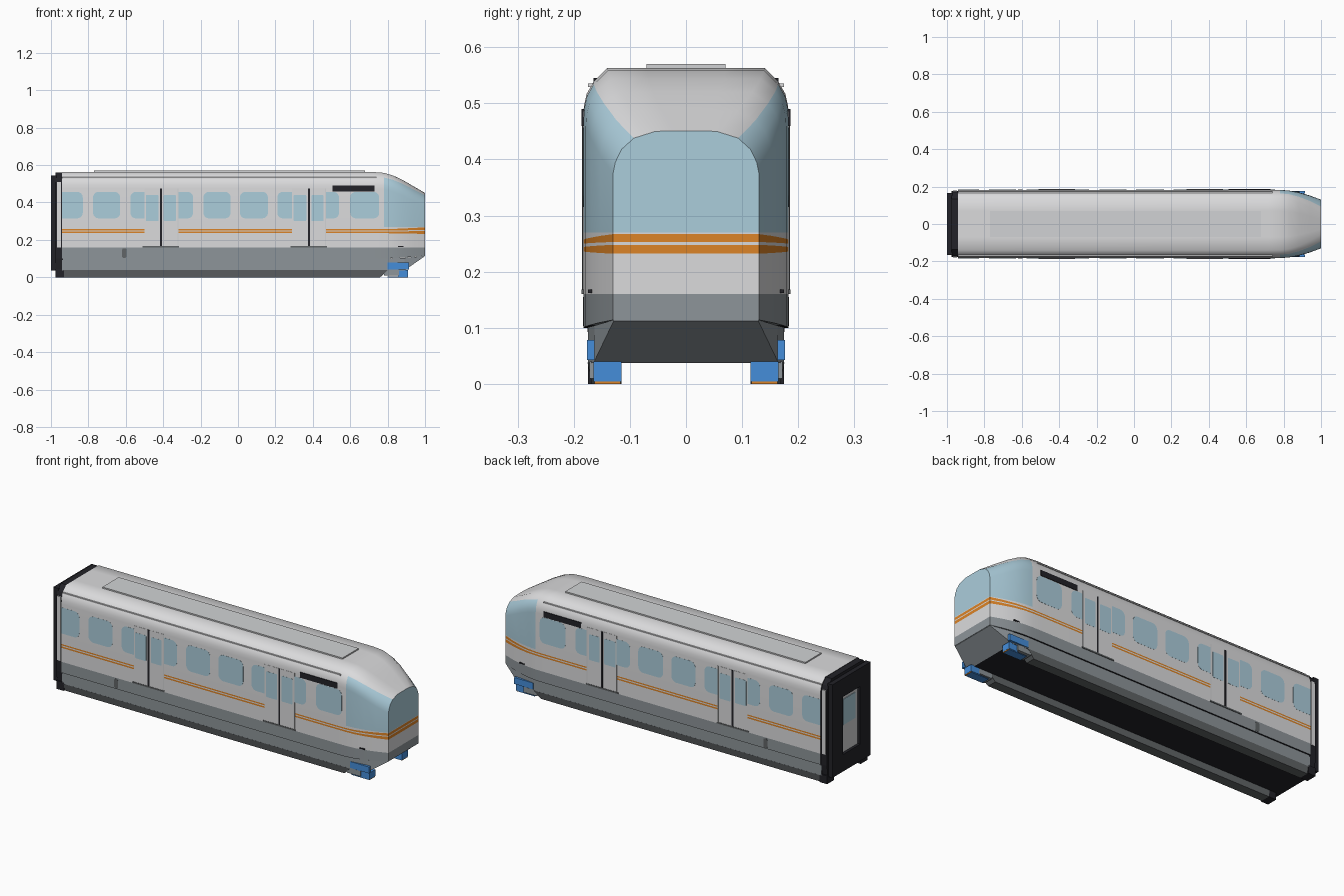
import bpy, bmesh, math

if "Cube" in bpy.data.objects:
    bpy.data.objects.remove(bpy.data.objects["Cube"])

COLOURS = {
    "light_shell": (0.71, 0.71, 0.72), "roof_grey": (0.64, 0.65, 0.66),
    "glass_blue": (0.41, 0.61, 0.71), "stripe_orange": (0.72, 0.23, 0.02),
    "lower_grey": (0.27, 0.30, 0.32),
    "dark_grey": (0.12, 0.13, 0.135), "black": (0.016, 0.016, 0.021),
    "buffer_blue": (0.06, 0.27, 0.70),
}
for n, c in COLOURS.items():
    bpy.data.materials.new(n).diffuse_color = (*c, 1)


def make(name, verts, faces, mats, mirror=False, smooth=False):
    """Mesh object from points; mats is a colour name or one name per face."""
    me = bpy.data.meshes.new(name)
    me.from_pydata(verts, [], faces)
    used = [mats] if isinstance(mats, str) else sorted(set(mats))
    for m in used:
        me.materials.append(bpy.data.materials[m])
    if not isinstance(mats, str):
        for p, m in zip(me.polygons, mats):
            p.material_index = used.index(m)
    bm = bmesh.new()
    bm.from_mesh(me)
    bmesh.ops.recalc_face_normals(bm, faces=bm.faces)
    bm.to_mesh(me)
    bm.free()
    ob = bpy.data.objects.new(name, me)
    bpy.context.collection.objects.link(ob)
    if mirror:
        mod = ob.modifiers.new("both_sides", 'MIRROR')
        mod.use_axis = (False, True, False)
    if smooth:
        bpy.ops.object.select_all(action='DESELECT')
        ob.select_set(True)
        bpy.context.view_layer.objects.active = ob
        bpy.ops.object.shade_smooth_by_angle(angle=math.radians(50))
    return ob


def box(name, x, y, z, mat, mirror=False):
    v = [(a, b, c) for a in x for b in y for c in z]
    f = [(0, 1, 3, 2), (4, 6, 7, 5), (0, 4, 5, 1), (2, 3, 7, 6), (0, 2, 6, 4), (1, 5, 7, 3)]
    return make(name, v, f, mat, mirror)


def plate(name, x0, x1, z0, z1, y0, y1, mat, rl=0.0, rr=0.0):
    """Side plate on both flanks, with rounded left and right corners."""
    pts = []
    for cx, cz, r, a0 in ((x1 - rr, z1 - rr, rr, 0), (x0 + rl, z1 - rl, rl, 90),
                          (x0 + rl, z0 + rl, rl, 180), (x1 - rr, z0 + rr, rr, 270)):
        for k in range(6 if r else 1):
            a = math.radians(a0 + 18 * k)
            pts.append((cx + r * math.cos(a), cz + r * math.sin(a)))
    n = len(pts)
    v = [(x, -y0, z) for x, z in pts] + [(x, -y1, z) for x, z in pts]
    f = [tuple(range(n)), tuple(range(n, 2 * n))]
    f += [(i, (i + 1) % n, n + (i + 1) % n, n + i) for i in range(n)]
    return make(name, v, f, mat, mirror=True)


def loft(name, sections, rule, smooth=False):
    """Skin symmetric half profiles along x; rule(kind, x, level) names a colour."""
    k = len(sections[0][1])
    n = 2 * k
    v, f, m = [], [], []
    for x, prof in sections:
        v += [(x, y, z) for y, z in prof] + [(x, -y, z) for y, z in reversed(prof)]
    for s in range(len(sections) - 1):
        mid = (sections[s][0] + sections[s + 1][0]) / 2
        for i in range(n):
            j = (i + 1) % n
            f.append((s * n + i, s * n + j, s * n + n + j, s * n + n + i))
            if i == n - 1:
                m.append(rule("bottom", mid, 0))
            else:
                m.append(rule("side", mid, i if i < k else n - 2 - i))
    for s, kind in ((0, "rear"), (len(sections) - 1, "front")):
        for i in range(k - 1):
            o = s * n
            f.append((o + i, o + i + 1, o + n - 2 - i, o + n - 1 - i))
            m.append(rule(kind, sections[s][0], i))
    return make(name, v, f, m, smooth=smooth)


# Body shell: the constant carriage section blends into the tapered nose section
CAR = [(.183, .10), (.183, .16), (.183, .236), (.183, .244), (.183, .250), (.183, .257),
       (.183, .270), (.183, .475), (.182, .495), (.177, .517), (.165, .538), (.14, .563), (.07, .563)]
NOSE = [(.13, .114), (.13, .16), (.13, .232), (.13, .248), (.13, .253), (.13, .267),
        (.13, .270), (.13, .375), (.126, .395), (.115, .418), (.093, .438), (.055, .45), (.025, .451)]
STATIONS = [(-.94, 0, 0), (.72, 0, 0), (.78, .01, .04), (.83, .08, .17),
            (.88, .26, .38), (.94, .58, .69), (1, 1, 1)]


def body_colour(kind, x, level):
    if kind == "rear" or kind == "bottom":
        return "black" if x < .9 else "lower_grey"
    if level == 0:
        return "lower_grey"
    if level in (2, 4):
        return "stripe_orange"
    if level >= 6 and (kind == "front" or (x > .78 and level <= 9)):
        return "glass_blue"
    return "light_shell"


loft("body_shell", [(x, [(p[0] + (q[0] - p[0]) * a, p[1] + (q[1] - p[1]) * b)
                         for p, q in zip(CAR, NOSE)]) for x, a, b in STATIONS],
     body_colour, smooth=True)

# Skirt below the body, rising to the nose tip
loft("skirt", [(-.94, [(.175, .037), (.175, .101)]), (.80, [(.175, .037), (.175, .101)]),
               (.89, [(.165, .037), (.163, .104)]), (.998, [(.129, .112), (.129, .114)])],
     lambda kind, x, i: "black" if kind == "rear" or (kind == "bottom" and x < .85) else "lower_grey")

# Dark rails hanging along both lower edges
rail = [(.115, .038), (.115, 0), (.168, 0), (.1755, .038)]
ends = ((-.93, -.935), (.76, .80))
make("lower_rail", [(e[1] if z else e[0], -y, z) for e in ends for y, z in rail],
     [(0, 1, 2, 3), (4, 5, 6, 7)] + [(i, (i + 1) % 4, 4 + (i + 1) % 4, 4 + i) for i in range(4)],
     "dark_grey", mirror=True)

# Blue front buffers
box("buffer_block", (.855, .91), (-.165, -.115), (.004, .040), "buffer_blue", True)
box("buffer_bracket", (.80, .915), (-.1765, -.163), (.043, .078), "buffer_blue", True)
box("buffer_sole", (.80, .905), (-.163, -.117), (0, .004), "buffer_blue", True)
box("buffer_trim", (.905, .909), (-.163, -.117), (0, .004), "stripe_orange", True)
box("buffer_mount", (.78, .86), (-.172, -.115), (.010, .04), "lower_grey", True)

# Roof panel and gutters
box("roof_panel", (-.77, .68), (-.07, .07), (.56, .570), "roof_grey")
box("roof_gutter", (-.94, .74), (-.175, -.160), (.529, .535), "light_shell", True)

# Side windows: left, right, left corner radius, right corner radius
R = .03
for i, (a, b, rl, rr) in enumerate([
        (-.94, -.83, 0, R), (-.775, -.63, R, R), (-.575, -.50, R, 0), (-.32, -.24, 0, R),
        (-.185, -.04, R, R), (.01, .16, R, R), (.21, .29, R, 0), (.465, .54, 0, R), (.60, .755, R, R)]):
    plate(f"side_window_{i + 1}", a, b, .315, .457, .182, .1836, "glass_blue", rl, rr)

# Double doors
for i, c in enumerate((-.41, .38)):
    plate(f"door_{i + 1}", c - .09, c + .09, .165, .475, .182, .1840, "light_shell")
    plate(f"door_seal_{i + 1}", c - .006, c + .004, .168, .475, .182, .1852, "black")
    plate(f"door_edge_{i + 1}", c + .086, c + .091, .165, .475, .182, .1847, "roof_grey")
    for side, a, b in (("rear", -.083, -.015), ("front", .013, .078)):
        plate(f"door_window_{side}_{i + 1}", c + a, c + b, .30, .44, .182, .1847, "glass_blue", .006, .006)
    plate(f"door_sill_{i + 1}", c - .10, c + .095, .160, .168, .182, .186, "dark_grey")

# Side displays and small fittings
plate("side_display", .505, .73, .460, .490, .181, .186, "black")
plate("side_latch", -.620, -.596, .103, .155, .181, .184, "dark_grey", .01, .01)
box("nose_sensor", (.855, .885), (-.175, -.15), (.162, .168), "black", True)

# Rear gangway: black arch, side strips, end frame and door
arch = [(.168, .037), (.176, .10), (.176, .50), (.165, .532), (.135, .561), (.06, .561)]
loft("gangway_arch", [(-.975, arch), (-.935, arch)], lambda *a: "black")
plate("gangway_side_strip", -.968, -.947, .16, .51, .17, .179, "light_shell")
box("rear_foot", (-.975, -.93), (-.175, -.115), (0, .045), "black", True)
box("end_frame_post", (-1, -.97), (-.165, -.075), (.037, .545), "black", True)
box("end_frame_top", (-1, -.97), (-.08, .08), (.445, .545), "black")
box("end_frame_bottom", (-1, -.97), (-.08, .08), (.037, .13), "black")
box("end_door", (-.985, -.97), (-.076, .076), (.125, .45), "roof_grey")
box("end_door_window", (-.988, -.98), (-.052, .052), (.28, .42), "glass_blue")

for m in bpy.data.materials:
    if m.users and not m.is_grease_pencil:
        m.use_nodes = True
        m.node_tree.nodes["Principled BSDF"].inputs["Base Color"].default_value = m.diffuse_color
